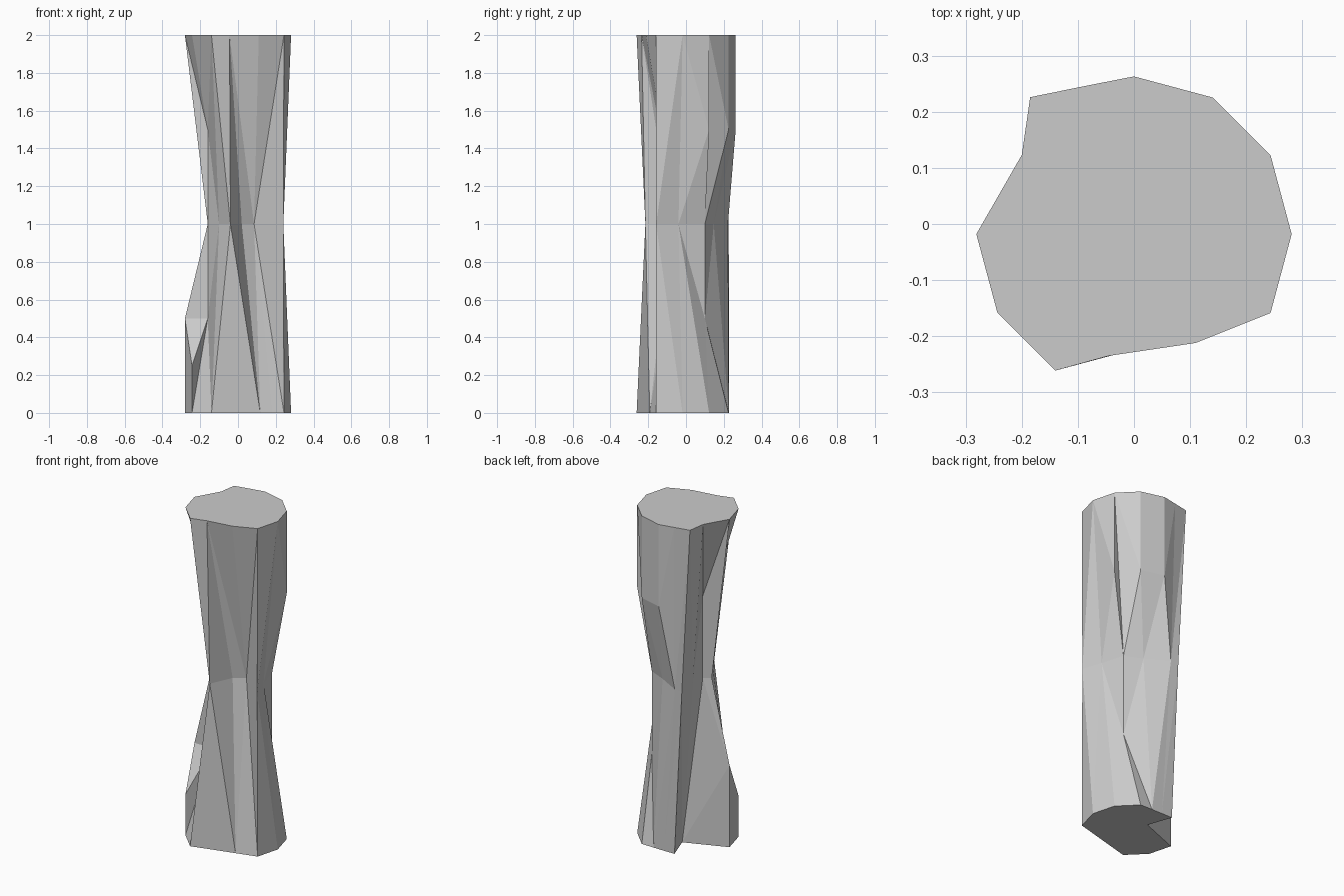
import bpy
import bmesh
import math
from mathutils import Vector

default_cube = bpy.data.objects.get("Cube")
if default_cube:
    bpy.data.objects.remove(default_cube, do_unlink=True)

RADIUS = 0.281
CENTRE_Y = -0.018
BASE, CHIP, LOW, WAIST, HIGH, TOP = 0, 0.25, 0.5, 1, 1.5, 2


def regular(degrees):
    """Point on the regular outline that the rough stone starts from."""
    angle = math.radians(degrees)
    return (RADIUS * math.cos(angle), CENTRE_Y + RADIUS * math.sin(angle))


def column(degrees, waist, lower_path, upper_path, extra=(), base=None, top=None):
    """One upright line of corners, plus how the strip to the next one is stitched.

    Each path letter says which side climbs next: L for this column, R for the next.
    """
    corners = {BASE: base or regular(degrees), WAIST: waist, TOP: top or regular(degrees)}
    corners.update(extra)
    points = [Vector((*corners[z], z)) for z in sorted(corners)]
    return points, lower_path, upper_path


left_side = (.16, .1)
right_side = (-.12, .01)
right_front = (-.16, -.02)

# Columns run counter-clockwise, starting at the left side
layout = [
    column(0, (.24, -.158), "RL", "LRR"),
    column(30, (.2, -.04), "RLR", "LLRR", {HIGH: regular(30)}),
    column(60, left_side, "LRL", "LRLR", {LOW: left_side, HIGH: regular(60)}),
    # Back face, overhanging above the waist
    column(90, (.055, .147), "RL", "LRL", {HIGH: regular(90)}, base=(.06, .227)),
    column(105, (-.08, .222), "RL", "RL", base=(-.01, .228), top=(-.092, .245)),
    # Ridge and the deep groove beside it
    column(120, (-.13, .226), "LR", "LR", base=(-.082, .228), top=(-.185, .226)),
    column(150, (-.115, .1), "RRL", "RLR", base=(-.03, .08), top=(-.2, .123)),
    # Right side, cut back between an overhang and a ledge
    column(180, right_side, "RLRRL", "LLRR", {LOW: regular(180), HIGH: right_side}),
    column(210, right_front, "LLRL", "LRL",
           {CHIP: regular(210), LOW: right_front, HIGH: right_front}),
    column(240, (-.1, -.118), "RL", "LR"),
    # Front ridge and hollow
    column(270, (-.04, -.215), "RL", "LR", base=(.118, -.192), top=(-.045, -.235)),
    column(300, (.02, -.08), "RL", "LR", base=(.18, -.175), top=(.11, -.212)),
    column(330, (.085, -.04), "RL", "LR"),
]


def stitch(bm, left, right, path):
    """Fill the strip between two columns with triangles."""
    i = j = 0
    for side in path:
        if side == "L":
            bm.faces.new((left[i], right[j], left[i + 1]))
            i += 1
        else:
            bm.faces.new((left[i], right[j], right[j + 1]))
            j += 1


# Faceted shaft, stitched below and above the waist
bm = bmesh.new()
columns = [[bm.verts.new(point) for point in points] for points, _, _ in layout]
for c, (_, lower_path, upper_path) in enumerate(layout):
    pair = (columns[c], columns[(c + 1) % len(columns)])
    stitch(bm, *[[v for v in col if v.co.z <= WAIST] for col in pair], lower_path)
    stitch(bm, *[[v for v in col if v.co.z >= WAIST] for col in pair], upper_path)

# Flat end caps
caps = [bm.faces.new([col[-1] for col in columns]),
        bm.faces.new([col[0] for col in reversed(columns)])]
bmesh.ops.triangulate(bm, faces=caps)
bmesh.ops.recalc_face_normals(bm, faces=bm.faces[:])

# Turn edges so the ledge is undercut and the front hollow has broad faces
ledge, corner, hollow = columns[8], columns[9], columns[11]
for ends in ((ledge[1], corner[0]), (hollow[0], hollow[1]), (hollow[1], hollow[2])):
    bmesh.utils.edge_rotate(bm.edges.get(ends), False)

mesh = bpy.data.meshes.new("stone_pillar")
bm.to_mesh(mesh)
bm.free()

# Plain grey stone
stone = bpy.data.materials.new("grey_stone")
stone.use_nodes = True
grey = (0.6, 0.6, 0.6, 1)
stone.diffuse_color = grey
stone.node_tree.nodes["Principled BSDF"].inputs["Base Color"].default_value = grey
mesh.materials.append(stone)

pillar = bpy.data.objects.new("stone_pillar", mesh)
bpy.context.collection.objects.link(pillar)
